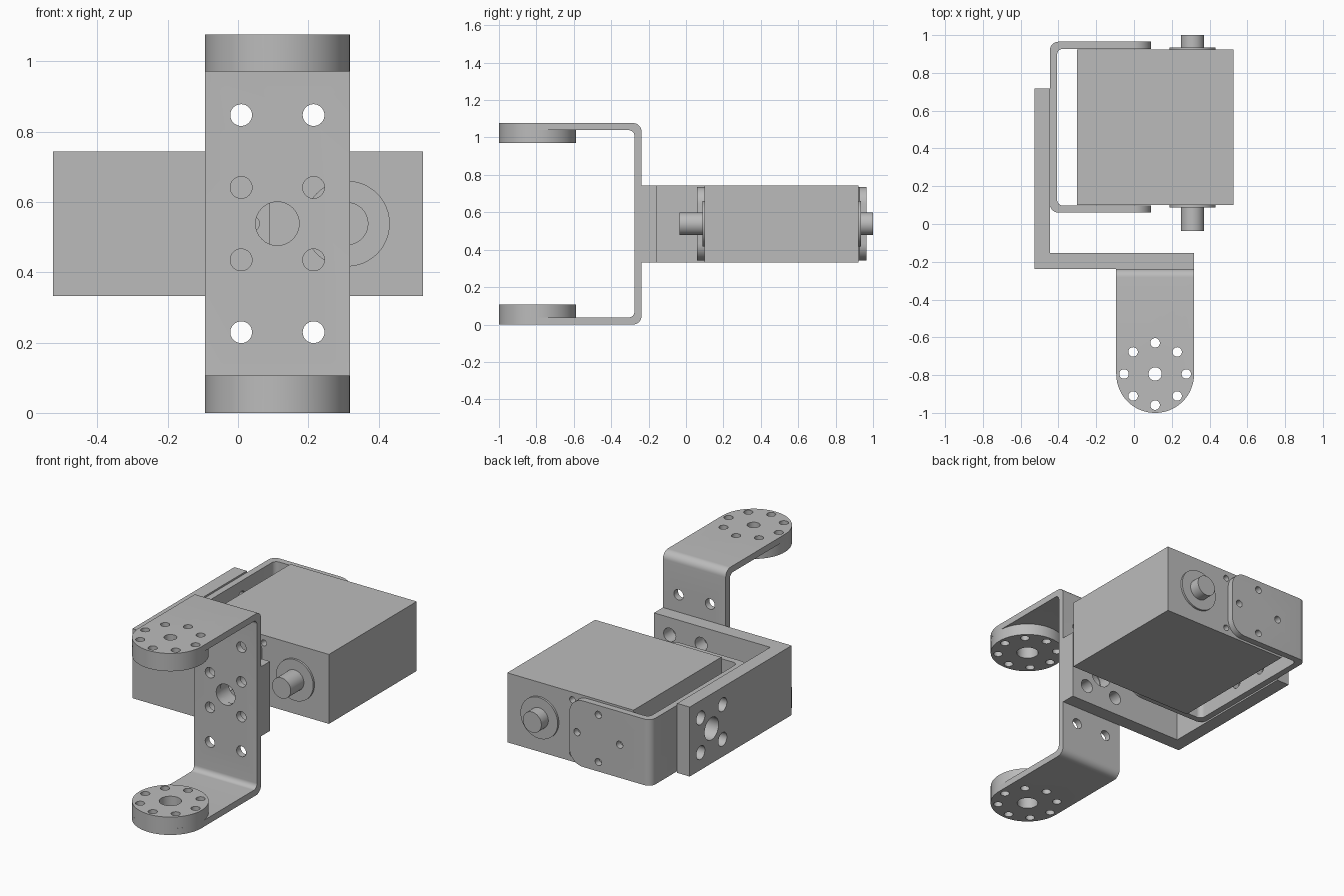
import bpy, bmesh, math
from mathutils import Vector

if "Cube" in bpy.data.objects:
    bpy.data.objects.remove(bpy.data.objects["Cube"], do_unlink=True)

grey = bpy.data.materials.new("metal grey")
grey.use_nodes = True
grey.diffuse_color = (0.5, 0.5, 0.5, 1)
grey.node_tree.nodes["Principled BSDF"].inputs["Base Color"].default_value = (0.5, 0.5, 0.5, 1)

PLACE = {"x": lambda u, v, w: (w, u, v),
         "y": lambda u, v, w: (u, w, v),
         "z": lambda u, v, w: (u, v, w)}


def rounded(corners, steps=10):
    """Outline with right-angled corners given as (u, v, radius)."""
    out = []
    n = len(corners)
    for i, (u, v, r) in enumerate(corners):
        p = Vector((u, v))
        if r == 0:
            out.append(p)
            continue
        d1 = (Vector(corners[i - 1][:2]) - p).normalized()
        d2 = (Vector(corners[(i + 1) % n][:2]) - p).normalized()
        c = p + r * (d1 + d2)
        for k in range(steps + 1):
            t = math.pi / 2 * k / steps
            out.append(c - r * (d2 * math.cos(t) + d1 * math.sin(t)))
    return out


def circle(u, v, r, n=32):
    return [(u + r * math.cos(2 * math.pi * k / n), v + r * math.sin(2 * math.pi * k / n))
            for k in range(n)]


def rect(u0, u1, v0, v1):
    return [(u0, v0), (u1, v0), (u1, v1), (u0, v1)]


def prism(name, *solids):
    """One object from solids given as (outline, axis, low, high)."""
    bm = bmesh.new()
    for outline, axis, lo, hi in solids:
        rings = [[bm.verts.new(PLACE[axis](p[0], p[1], w)) for p in outline] for w in (lo, hi)]
        bm.faces.new(rings[0])
        bm.faces.new(rings[1])
        n = len(outline)
        for i in range(n):
            j = (i + 1) % n
            bm.faces.new((rings[0][i], rings[0][j], rings[1][j], rings[1][i]))
    bmesh.ops.recalc_face_normals(bm, faces=bm.faces)
    mesh = bpy.data.meshes.new(name)
    bm.to_mesh(mesh)
    bm.free()
    mesh.materials.append(grey)
    ob = bpy.data.objects.new(name, mesh)
    bpy.context.collection.objects.link(ob)
    return ob


def activate(ob):
    bpy.ops.object.select_all(action="DESELECT")
    ob.select_set(True)
    bpy.context.view_layer.objects.active = ob


def cut(ob, operation, *solids):
    cutter = prism("cutter", *solids)
    cutter.hide_render = True
    mod = ob.modifiers.new("cut", "BOOLEAN")
    mod.operation, mod.solver, mod.object = operation, "EXACT", cutter
    activate(ob)
    bpy.ops.object.modifier_apply(modifier=mod.name)
    bpy.data.objects.remove(cutter, do_unlink=True)


def smooth(ob):
    activate(ob)
    bpy.ops.object.shade_smooth_by_angle(angle=math.radians(30))


def holes(points, r, axis, lo, hi):
    return [(circle(u, v, r), axis, lo, hi) for u, v in points]


# Shared centres
CX, CZ, HALF = 0.112, 0.5385, 0.206
PIVOT_Y, BRACKET_Y, STEP, TOP = -0.794, 0.5125, 0.103, 1.077
X0, X1 = CX - HALF, CX + HALF
Z0, Z1 = CZ - HALF, CZ + HALF


def square(u, v, s=STEP):
    return [(u + a, v + b) for a in (-s, s) for b in (-s, s)]


bolt_ring = [(p[0], p[1]) for p in circle(CX, PIVOT_Y, 0.165, 8)]

# Tall fork bracket with rounded arm ends
T = 0.038
fork = prism("fork_bracket", (rounded([
    (-1.1, 0, 0), (-0.238, 0, 0.045), (-0.238, TOP, 0.045), (-1.1, TOP, 0),
    (-1.1, TOP - T, 0), (-0.276, TOP - T, 0.03), (-0.276, T, 0.03), (-1.1, T, 0)]), "x", X0, X1))
cut(fork, "INTERSECT", (rounded([(X0, -1, HALF - 0.0005), (X1, -1, HALF - 0.0005),
                                 (X1, 0, 0), (X0, 0, 0)], 24), "z", -0.1, 1.2))
plate_holes = [(CX + a * STEP, CZ + b * STEP) for a in (-1, 1) for b in (-3, -1, 1, 3)]
cut(fork, "DIFFERENCE",
    *holes(plate_holes, 0.031, "y", -0.3, -0.2),
    *holes([(CX, CZ)], 0.062, "y", -0.3, -0.2),
    *holes(bolt_ring, 0.025, "z", -0.1, 1.2),
    *holes([(CX, PIVOT_Y)], 0.058, "z", -0.1, 0.2),
    *holes([(CX, PIVOT_Y)], 0.035, "z", 0.9, 1.2))
smooth(fork)

# Round horns inside the fork arms
for name, lo, hi in (("lower_horn", T, 0.106), ("upper_horn", TOP - 0.106, TOP - T)):
    horn = prism(name, (circle(CX, PIVOT_Y, HALF, 64), "z", lo, hi))
    cut(horn, "DIFFERENCE", *holes(bolt_ring, 0.025, "z", lo - 0.1, hi + 0.1),
        *holes([(CX, PIVOT_Y)], 0.06, "z", lo - 0.1, hi + 0.1))
    smooth(horn)

# Thick corner bracket joining the fork and the motor bracket
corner = prism("corner_bracket", ([(-0.527, -0.238), (X1, -0.238), (X1, -0.154),
                                   (-0.445, -0.154), (-0.445, 0.718), (-0.527, 0.718)], "z", Z0, Z1))
cut(corner, "DIFFERENCE",
    *holes(square(CX, CZ), 0.04, "y", -0.3, -0.1),
    *holes([(CX, CZ)], 0.066, "y", -0.3, -0.1),
    *holes(square(BRACKET_Y, CZ), 0.04, "x", -0.6, -0.4),
    *holes([(BRACKET_Y, CZ)], 0.066, "x", -0.6, -0.4))
smooth(corner)

# Thin bracket holding the motor
B0, B1, XB, TIP = 0.06, 0.965, -0.445, 0.09
M0, M1 = CZ - 0.196, CZ + 0.196
clamp = prism("motor_bracket", (rounded([
    (0.2, B0, 0), (XB, B0, 0.045), (XB, B1, 0.045), (0.2, B1, 0),
    (0.2, B1 - T, 0), (XB + T, B1 - T, 0.03), (XB + T, B0 + T, 0.03), (0.2, B0 + T, 0)]), "z", M0, M1))
cut(clamp, "INTERSECT", (rounded([(-0.6, M0 - 0.0, 0), (TIP, M0, 0.09), (TIP, M1, 0.09),
                                  (-0.6, M1, 0)]), "y", -0.1, 1.1))
diamond = [(p[0], p[1]) for p in circle(-0.10, CZ, 0.14, 4)]
cut(clamp, "DIFFERENCE",
    *holes(diamond, 0.021, "y", -0.1, 1.1),
    *holes(square(BRACKET_Y, CZ), 0.031, "x", -0.5, -0.35),
    *holes([(BRACKET_Y, CZ)], 0.062, "x", -0.5, -0.35))
smooth(clamp)

# Motor body with blind screw holes on both ends
Y0, Y1 = 0.1, 0.923
body = prism("motor_body", (rect(-0.302, 0.527, Z0, Z1), "z", Z0, Z1))
bpy.data.objects.remove(body, do_unlink=True)
body = prism("motor_body", (rect(-0.302, 0.527, Z0, Z1), "y", Y0, Y1))
screws = [(0.1, CZ - 0.16), (0.1, CZ + 0.16)]
cut(body, "DIFFERENCE", *holes(screws, 0.018, "y", Y0 - 0.1, Y0 + 0.04),
    *holes(screws, 0.018, "y", Y1 - 0.04, Y1 + 0.1))
smooth(body)

# Output shafts with their collars
for side, face, end, out in (("front", Y0, -0.036, -1), ("rear", Y1, 1.0, 1)):
    for part, r, tip in (("shaft", 0.061, end), ("collar", 0.122, face + out * 0.012)):
        smooth(prism(side + "_" + part, (circle(0.31, CZ, r, 48), "y", face, tip)))
